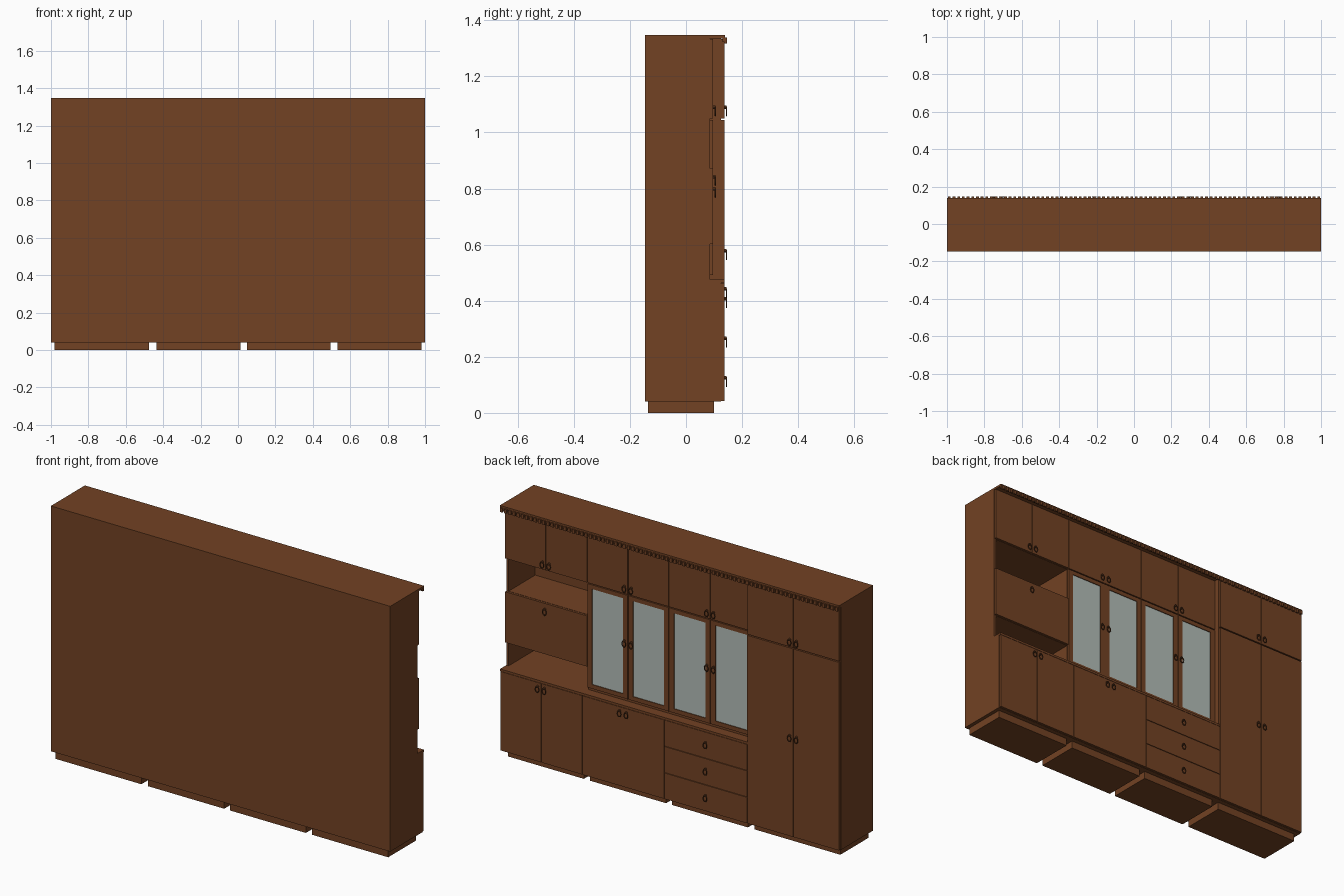
import bpy, math

if "Cube" in bpy.data.objects:
    bpy.data.objects.remove(bpy.data.objects["Cube"])


def material(name, rgb):
    m = bpy.data.materials.new(name)
    m.diffuse_color = (*rgb, 1)
    m.use_nodes = True
    m.node_tree.nodes["Principled BSDF"].inputs["Base Color"].default_value = m.diffuse_color
    return m


WOOD = material("brown wood", (0.17, 0.054, 0.017))
GLASS = material("pale glass", (0.45, 0.51, 0.48))
BRONZE = material("dark bronze", (0.10, 0.035, 0.012))


def box(name, x0, x1, y0, y1, z0, z1, mat=WOOD):
    v = [(x, y, z) for x in (x0, x1) for y in (y0, y1) for z in (z0, z1)]
    f = [(0, 1, 3, 2), (4, 6, 7, 5), (0, 4, 5, 1), (2, 3, 7, 6), (0, 2, 6, 4), (1, 5, 7, 3)]
    me = bpy.data.meshes.new(name)
    me.from_pydata(v, [], f)
    me.materials.append(mat)
    ob = bpy.data.objects.new(name, me)
    bpy.context.collection.objects.link(ob)
    return ob


def handle(x, y, z):
    # round knob with a hanging drop ring
    bpy.ops.mesh.primitive_cylinder_add(vertices=12, radius=0.006, depth=0.008,
                                        location=(x, y + 0.004, z + 0.012),
                                        rotation=(math.pi / 2, 0, 0))
    knob = bpy.context.object
    knob.name = "handle_knob"
    bpy.ops.mesh.primitive_torus_add(major_segments=16, minor_segments=6, major_radius=0.011,
                                     minor_radius=0.0024, location=(x, y + 0.0072, z - 0.003),
                                     rotation=(math.pi / 2, 0, 0))
    ring = bpy.context.object
    ring.name = "handle_ring"
    ring.scale = (1, 1.35, 1)
    for o in (knob, ring):
        o.data.materials.append(BRONZE)
        bpy.ops.object.select_all(action='DESELECT')
        o.select_set(True)
        bpy.context.view_layer.objects.active = o
        bpy.ops.object.shade_smooth_by_angle()


G = 0.0015             # half gap between fronts
BACK = -0.147
LOW, UP = 0.125, 0.085  # carcass fronts
T = 0.012              # door thickness
X = [-1.0, -0.457, 0.033, 0.515, 1.0]   # section limits


def door(name, x0, x1, y, z0, z1):
    box(name, x0 + G, x1 - G, y, y + T, z0 + G, z1 - G)


def door_pair(name, x0, x1, y, z0, z1, hz, split=True):
    c = (x0 + x1) / 2
    if split:
        door(name, x0, c, y, z0, z1)
        door(name, c, x1, y, z0, z1)
    else:
        door(name, x0, x1, y, z0, z1)
    for s in (-1, 1):
        handle(c + s * 0.02, y + T, hz)


def glass_door(x0, x1, z0, z1):
    x0, x1, z0, z1 = x0 + G, x1 - G, z0 + G, z1 - G
    w, h = 0.028, 0.022
    for a, b in ((x0, x0 + w), (x1 - w, x1)):
        box("glass_door_stile", a, b, UP, UP + T, z0, z1)
    for a, b in ((z0, z0 + h), (z1 - h, z1)):
        box("glass_door_rail", x0 + w, x1 - w, UP, UP + T, a, b)
    box("glass_pane", x0 + w, x1 - w, UP + 0.001, UP + 0.008, z0 + h, z1 - h, GLASS)


# plinths
for a, b in ((-0.98, -0.475), (-0.435, 0.013), (0.047, 0.495), (0.532, 0.98)):
    box("plinth", a, b, -0.135, 0.10, 0, 0.04)

# carcasses
box("wardrobe_carcass", X[0], X[1], BACK, LOW, 0.04, 1.335)
box("lower_carcass", X[1], X[4], BACK, LOW, 0.04, 0.463)
box("countertop", X[1], X[4], BACK, LOW + T, 0.463, 0.475)
box("display_carcass", X[1], X[3], BACK, UP, 0.475, 1.335)

# open shelf section with flap compartment and top cupboard
box("shelf_side_panel", X[4] - 0.014, X[4], BACK, UP, 0.475, 1.335)
box("shelf_back_panel", X[3], X[4] - 0.014, BACK, BACK + 0.008, 0.475, 1.335)
box("flap_compartment", X[3], X[4] - 0.014, BACK + 0.008, UP, 0.60, 0.873)
box("top_cupboard", X[3], X[4] - 0.014, BACK + 0.008, UP, 1.048, 1.335)
door("flap_door", X[3], X[4], UP, 0.60, 0.873)
handle((X[3] + X[4]) / 2 + 0.005, UP + T, 0.83)

# wardrobe doors
door_pair("wardrobe_door", X[0], X[1], LOW, 0.04, 1.045, 0.566)
door_pair("wardrobe_top_door", X[0], X[1], LOW, 1.048, 1.335, 1.078)

# upper cupboards and glass doors
for i in (1, 2, 3):
    door_pair("top_cupboard_door", X[i], X[i + 1], UP, 1.048, 1.335, 1.078)
for i in (1, 2):
    c = (X[i] + X[i + 1]) / 2
    glass_door(X[i], c, 0.49, 1.046)
    glass_door(c, X[i + 1], 0.49, 1.046)
    for s in (-1, 1):
        handle(c + s * 0.02, UP + T, 0.787)

# lower cupboards and drawers
door_pair("lower_door", X[3], X[4], LOW, 0.04, 0.463, 0.43)
door_pair("lower_panel_door", X[2], X[3], LOW, 0.04, 0.463, 0.43, split=False)
for k in range(3):
    z = 0.04 + k * 0.141
    door("drawer_front", X[1], X[2], LOW, z, z + 0.141)
    handle((X[1] + X[2]) / 2, LOW + T, z + 0.073)

# top board, cornice and its row of small blocks
box("top_board", -1, 1, BACK, 0.139, 1.335, 1.347)
N = 80
for i in range(N):
    x = -1 + (i + 0.5) * 2 / N
    box("cornice_block", x - 0.0075, x + 0.0075, 0.137, 0.147, 1.317, 1.338)
box("cornice_strip", X[1], 1, 0.131, 0.139, 1.323, 1.335)
